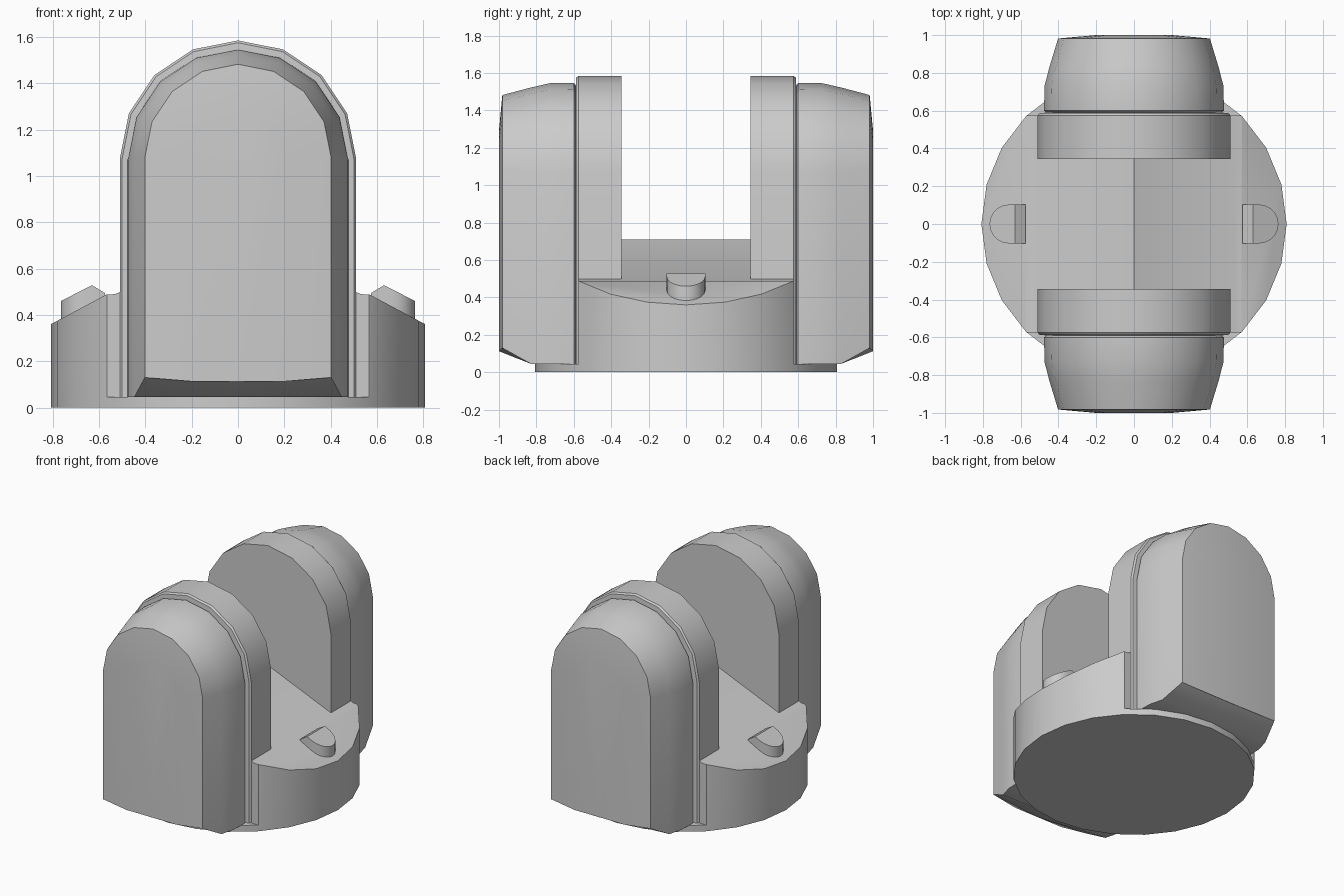
import bpy, bmesh, math
from mathutils import Vector

if "Cube" in bpy.data.objects:
    bpy.data.objects.remove(bpy.data.objects["Cube"], do_unlink=True)

grey = bpy.data.materials.new("plain grey")
grey.use_nodes = True
grey.diffuse_color = (0.6, 0.6, 0.6, 1)
grey.node_tree.nodes["Principled BSDF"].inputs["Base Color"].default_value = (0.6, 0.6, 0.6, 1)


def finish(bm, name):
    """Turn a bmesh into a shaded object."""
    bmesh.ops.recalc_face_normals(bm, faces=bm.faces[:])
    mesh = bpy.data.meshes.new(name)
    bm.to_mesh(mesh)
    bm.free()
    mesh.materials.append(grey)
    obj = bpy.data.objects.new(name, mesh)
    bpy.context.collection.objects.link(obj)
    bpy.ops.object.select_all(action='DESELECT')
    obj.select_set(True)
    bpy.context.view_layer.objects.active = obj
    bpy.ops.object.shade_smooth_by_angle(angle=math.radians(30))
    return obj


def loft(rings):
    """Skin equal-length rings of points and cap both ends."""
    bm = bmesh.new()
    loops = [[bm.verts.new(p) for p in ring] for ring in rings]
    for a, b in zip(loops, loops[1:]):
        for i in range(len(a)):
            j = (i + 1) % len(a)
            bm.faces.new((a[i], a[j], b[j], b[i]))
    bm.faces.new(loops[0])
    bm.faces.new(loops[-1])
    return bm


def prism(points, low, high):
    return loft([[(x, y, z) for x, y in points] for z in (low, high)])


def slice_at(bm, axis, pos, trim=False):
    """Cut the mesh across an axis; optionally remove everything further out."""
    normal = Vector((0, 0, 0))
    normal[axis] = math.copysign(1, pos)
    cut = bmesh.ops.bisect_plane(bm, geom=bm.verts[:] + bm.edges[:] + bm.faces[:],
                                 plane_co=normal * abs(pos), plane_no=normal,
                                 clear_outer=trim)
    if trim:
        edges = [g for g in cut["geom_cut"] if isinstance(g, bmesh.types.BMEdge)]
        bmesh.ops.contextual_create(bm, geom=edges)


def shape_top(bm, high, profile):
    """Move the top vertices to a height that depends on distance from the middle."""
    for v in bm.verts:
        if v.co.z > high - 0.01:
            d = abs(v.co.x)
            for (x0, z0), (x1, z1) in zip(profile, profile[1:]):
                if d <= x1 + 1e-4 or x1 == profile[-1][0]:
                    v.co.z = z0 + (z1 - z0) * (d - x0) / (x1 - x0)
                    break


# Round foot and the body above it, with flats for the towers
FLOOR = 0.045
circle = [(0.808 * math.cos(math.radians(a)), 0.808 * math.sin(math.radians(a)))
          for a in range(0, 360, 15)]
finish(prism(circle, 0, FLOOR), "base_disc")

body = prism(circle, FLOOR, 1)
for side in (-1, 1):
    slice_at(body, 1, side * 0.575, trim=True)
for x in (0, 0.53, -0.53, 0.57, -0.57):
    slice_at(body, 0, x)
shape_top(body, 1, [(0, 0.71), (0.53, 0.49), (0.57, 0.487), (0.808, 0.36)])
finish(body, "base_body")

# D-shaped studs on the sloping shoulders
for side, label in ((1, "left"), (-1, "right")):
    outline = [(0.575, -0.103)]
    outline += [(0.662 + 0.103 * math.cos(math.radians(a)), 0.103 * math.sin(math.radians(a)))
                for a in range(-90, 91, 18)]
    outline += [(0.575, 0.103)]
    stud = prism([(side * x, y) for x, y in outline], 0.35, 1)
    slice_at(stud, 0, side * 0.63)
    shape_top(stud, 1, [(0.575, 0.495), (0.63, 0.528), (0.765, 0.46)])
    finish(stud, label + "_stud")


# Arched towers
def arch(half, top, bottom):
    spring = top - half
    pts = [(half * math.cos(math.radians(22.5 * k)), spring + half * math.sin(math.radians(22.5 * k)))
           for k in range(9)]
    return pts + [(-half, bottom), (0, bottom), (half, bottom)]


SECTIONS = [  # distance out, half width, top, bottom
    (0.345, 0.51, 1.585, FLOOR), (0.575, 0.51, 1.585, FLOOR), (0.587, 0.5, 1.575, FLOOR),
    (0.59, 0.462, 1.53, FLOOR), (0.6, 0.476, 1.547, FLOOR), (0.73, 0.474, 1.545, FLOOR),
    (0.83, 0.448, 1.522, FLOOR),
]
for side, label in ((-1, "front"), (1, "back")):
    rings = [[(x, side * d, z) for x, z in arch(h, t, b)] for d, h, t, b in SECTIONS]
    # slightly bulging outer face
    face = arch(0.402, 1.482, 0.13)
    rim = []
    for x, z in face:
        centre = x == 0 and z < 0.5
        rim.append((x, side * (0.999 if centre else 0.982), 0.112 if centre else z))
    rings.append(rim)
    rings.append([(x * 0.5, side, 0.113 if z < 0.5 else 1.1 + (z - 1.1) * 0.5) for x, z in face])
    finish(loft(rings), label + "_tower")
